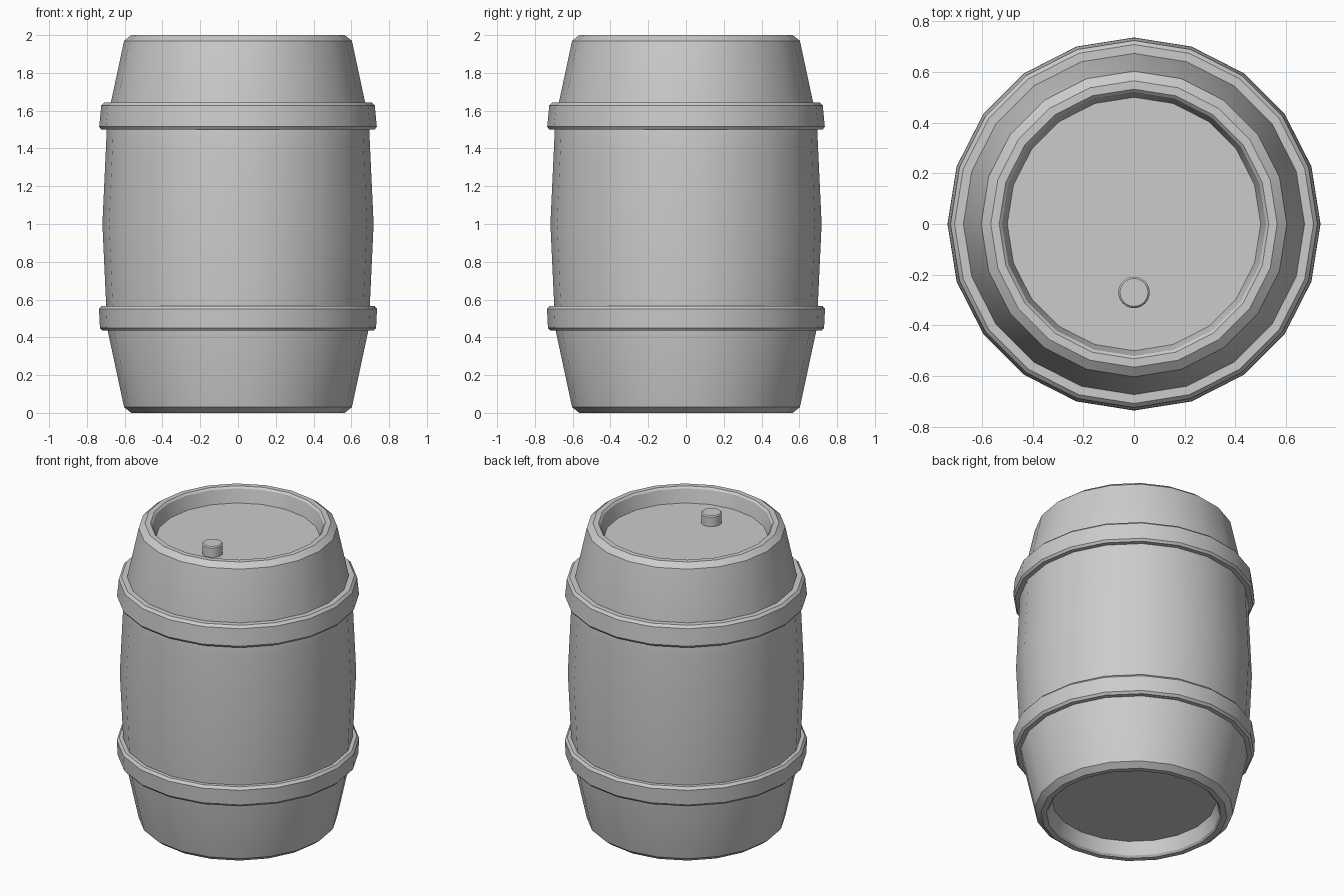
import bpy, bmesh
from math import sin, cos, tau, radians

if "Cube" in bpy.data.objects:
    bpy.data.objects.remove(bpy.data.objects["Cube"])


def lathe(name, profile, sides, closed=False, centre=(0, 0, 0)):
    """Revolve (radius, z) points around z; radius 0 makes a pole."""
    bm = bmesh.new()
    rings = []
    for r, z in profile:
        if r == 0:
            rings.append([bm.verts.new((0, 0, z))] * sides)
        else:
            rings.append([bm.verts.new((r * cos(tau * i / sides), r * sin(tau * i / sides), z))
                          for i in range(sides)])
    pairs = list(zip(rings, rings[1:]))
    if closed:
        pairs.append((rings[-1], rings[0]))
    for a, b in pairs:
        for i in range(sides):
            j = (i + 1) % sides
            bm.faces.new(list(dict.fromkeys((a[i], a[j], b[j], b[i]))))
    bmesh.ops.recalc_face_normals(bm, faces=bm.faces)
    mesh = bpy.data.meshes.new(name)
    bm.to_mesh(mesh)
    bm.free()
    obj = bpy.data.objects.new(name, mesh)
    obj.location = centre
    bpy.context.collection.objects.link(obj)
    bpy.ops.object.select_all(action='DESELECT')
    obj.select_set(True)
    bpy.context.view_layer.objects.active = obj
    bpy.ops.object.shade_smooth_by_angle(angle=radians(30))
    return obj


SIDES = 20

# Barrel body: recessed heads at both ends, mirrored about mid height
half = [(0, 0.1), (0.5, 0.1), (0.52, 0.012), (0.532, 0), (0.565, 0),
        (0.603, 0.03), (0.693, 0.45), (0.698, 0.57)]
lathe("barrel_body", half + [(0.718, 1.0)] + [(r, 2 - z) for r, z in reversed(half)], SIDES)

# Lower hoop
lathe("lower_hoop", [(0.66, 0.435), (0.718, 0.435), (0.731, 0.45),
                     (0.736, 0.55), (0.722, 0.567), (0.66, 0.567)], SIDES, closed=True)

# Upper hoop, leaning in towards the top
lathe("upper_hoop", [(0.66, 1.5), (0.724, 1.5), (0.735, 1.515),
                     (0.724, 1.627), (0.708, 1.643), (0.65, 1.643)], SIDES, closed=True)

# Bung on the top head
lathe("bung", [(0, 1.89), (0.062, 1.89), (0.062, 1.963), (0.055, 1.97), (0, 1.97)],
      32, centre=(0, -0.27, 0))
